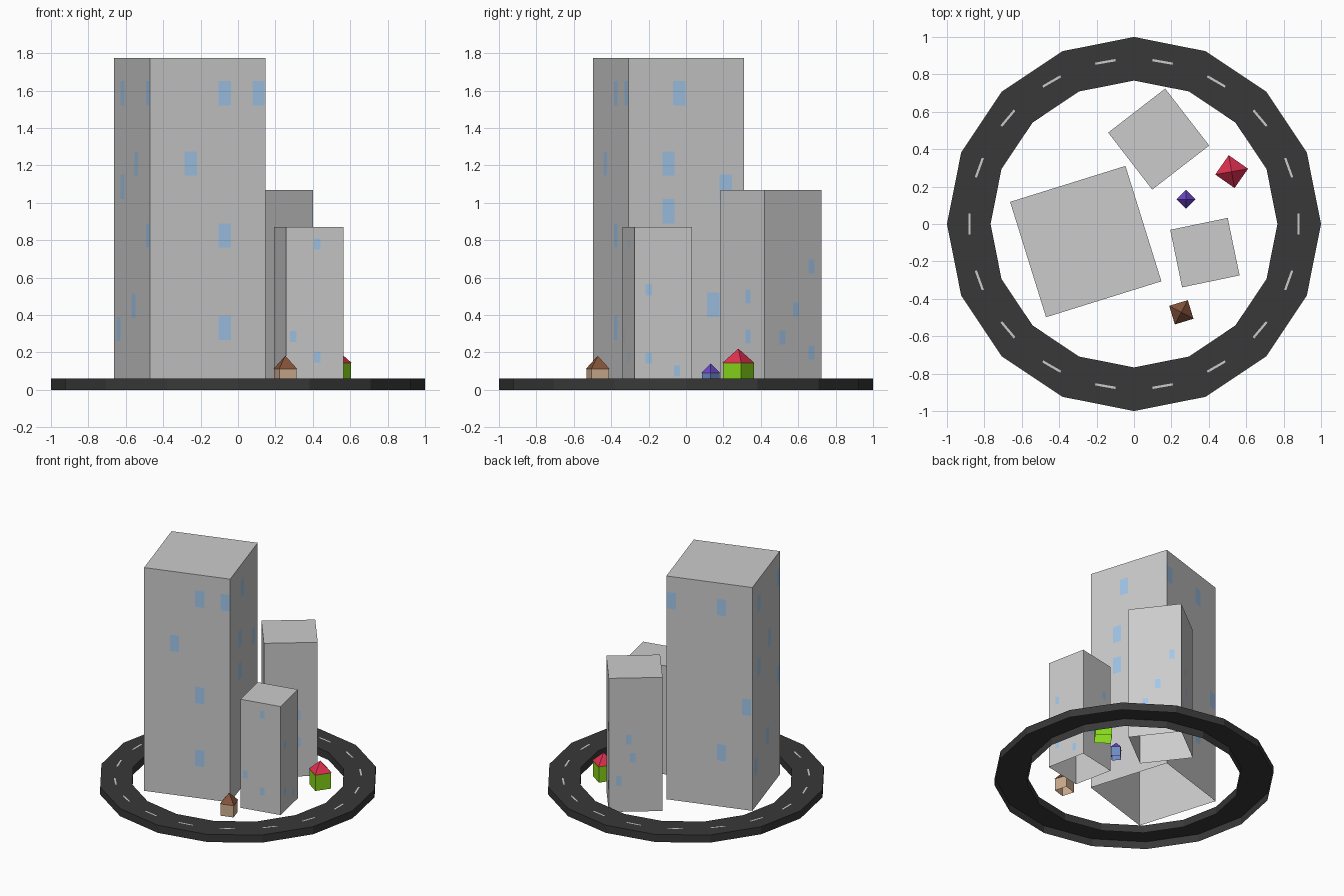
import bpy, bmesh
from math import radians, sin, cos, pi, sqrt
from mathutils import Matrix, Vector

if "Cube" in bpy.data.objects:
    bpy.data.objects.remove(bpy.data.objects["Cube"])


def material(name, rgb):
    m = bpy.data.materials.new(name)
    m.diffuse_color = (*rgb, 1)
    m.use_nodes = True
    m.node_tree.nodes["Principled BSDF"].inputs["Base Color"].default_value = m.diffuse_color
    return m


def finish(name, bm, mat):
    me = bpy.data.meshes.new(name)
    bm.to_mesh(me)
    bm.free()
    ob = bpy.data.objects.new(name, me)
    bpy.context.collection.objects.link(ob)
    me.materials.append(mat)
    return ob


def open_box(name, place, side, z0, z1, mat):
    """Square block without a bottom face."""
    bm = bmesh.new()
    bmesh.ops.create_cube(bm, size=1, matrix=Matrix.Translation((0, 0, (z0 + z1) / 2))
                          @ Matrix.Diagonal((side, side, z1 - z0, 1)))
    bm.normal_update()
    bmesh.ops.delete(bm, geom=[f for f in bm.faces if f.normal.z < -0.9], context='FACES_ONLY')
    bmesh.ops.transform(bm, matrix=place, verts=bm.verts)
    return finish(name, bm, mat)


asphalt = material("asphalt", (0.04, 0.04, 0.04))
paint = material("road_paint", (0.65, 0.65, 0.63))
concrete = material("concrete", (0.57, 0.57, 0.57))
glass = material("glass", (0.36, 0.57, 0.82))

# Ring road: channel open at the bottom, swept through 16 segments
N, ROAD_Z = 16, 0.06
bm = bmesh.new()
section = [(1, 0), (1, ROAD_Z), (0.767, ROAD_Z), (0.767, 0)]
rings = [[bm.verts.new((r * cos(2 * pi * i / N), r * sin(2 * pi * i / N), z))
          for r, z in section] for i in range(N)]
for i in range(N):
    a, b = rings[i], rings[(i + 1) % N]
    for j in range(3):
        bm.faces.new((a[j], b[j], b[j + 1], a[j + 1]))
finish("ring_road", bm, asphalt)

# Dashed centre line
bm = bmesh.new()
for i in range(18):
    m = Matrix.Rotation(radians(20 * i), 4, 'Z') @ Matrix.Translation((0.88, 0, ROAD_Z + 0.001))
    bm.faces.new([bm.verts.new(m @ Vector((x, y, 0)))
                  for x, y in ((-.006, -.055), (.006, -.055), (.006, .055), (-.006, .055))])
finish("lane_marks", bm, paint)


def tower(name, x, y, side, height, angle, win, windows):
    """windows: per side (front, right, back, left), a list of (across, z)."""
    place = Matrix.Translation((x, y, 0)) @ Matrix.Rotation(radians(angle), 4, 'Z')
    open_box(name, place, side, 0.014, height, concrete)
    bm = bmesh.new()
    w, h = win[0] / 2, win[1] / 2
    for k, spots in enumerate(windows):
        m = place @ Matrix.Rotation(k * pi / 2, 4, 'Z')
        for u, z in spots:
            bm.faces.new([bm.verts.new(m @ Vector((u + dx, -side / 2 - 0.001, z + dz)))
                          for dx, dz in ((-w, -h), (w, -h), (w, h), (-w, h))])
    finish(name + "_windows", bm, glass)


tower("tall_tower", -0.258, -0.094, 0.646, 1.775, 17.3, (0.068, 0.13), [
    [(.095, 1.585), (.284, 1.585), (-.095, 1.21), (.095, .825), (.095, .33)],
    [(-.04, 1.585), (-.1, 1.21), (.22, 1.085), (-.1, .955), (.15, .455)],
    [(-.285, 1.585), (.09, 1.585), (.28, .825), (.09, .44)],
    [(-.17, 1.585), (.285, 1.585), (.08, 1.21), (-.17, 1.085), (.285, .825), (.03, .45), (-.24, .325)]])
tower("middle_tower", 0.132, 0.454, 0.385, 1.068, 37.7, (0.04, 0.075), [
    [(.05, .5), (.05, .285)],
    [(.125, .66), (.02, .43), (.125, .2), (-.07, .28)],
    [(-.05, .58), (-.02, .44), (-.12, .26)],
    [(.05, .6), (-.08, .3)]])
tower("short_tower", 0.379, -0.153, 0.314, 0.87, 11.7, (0.034, 0.06), [
    [(.013, .78), (-.118, .285), (.013, .175)],
    [(-.08, .535), (-.08, .17), (.075, .1)],
    [(.08, .6), (-.06, .25)],
    []])


def house(name, x, y, side, eave, apex, angle, wall_rgb, roof_rgb):
    place = Matrix.Translation((x, y, 0)) @ Matrix.Rotation(radians(angle), 4, 'Z')
    # Walls
    open_box(name + "_walls", place, side * 0.94, 0.016, eave, material(name + "_wall", wall_rgb))
    # Pyramid roof
    bm = bmesh.new()
    m = place @ Matrix.Translation((0, 0, (eave + apex) / 2)) @ Matrix.Rotation(pi / 4, 4, 'Z')
    bmesh.ops.create_cone(bm, cap_ends=True, segments=4, radius1=side / sqrt(2), radius2=0,
                          depth=apex - eave, matrix=m)
    bmesh.ops.remove_doubles(bm, verts=bm.verts, dist=1e-5)
    finish(name + "_roof", bm, material(name + "_roof", roof_rgb))


house("large_house", 0.522, 0.28, 0.126, 0.142, 0.22, -35, (0.25, 0.7, 0.01), (0.75, 0.03, 0.08))
house("brown_house", 0.253, -0.472, 0.104, 0.11, 0.182, 17, (0.62, 0.42, 0.27), (0.24, 0.09, 0.045))
house("small_house", 0.278, 0.132, 0.071, 0.09, 0.14, 45, (0.16, 0.25, 0.55), (0.15, 0.06, 0.58))
